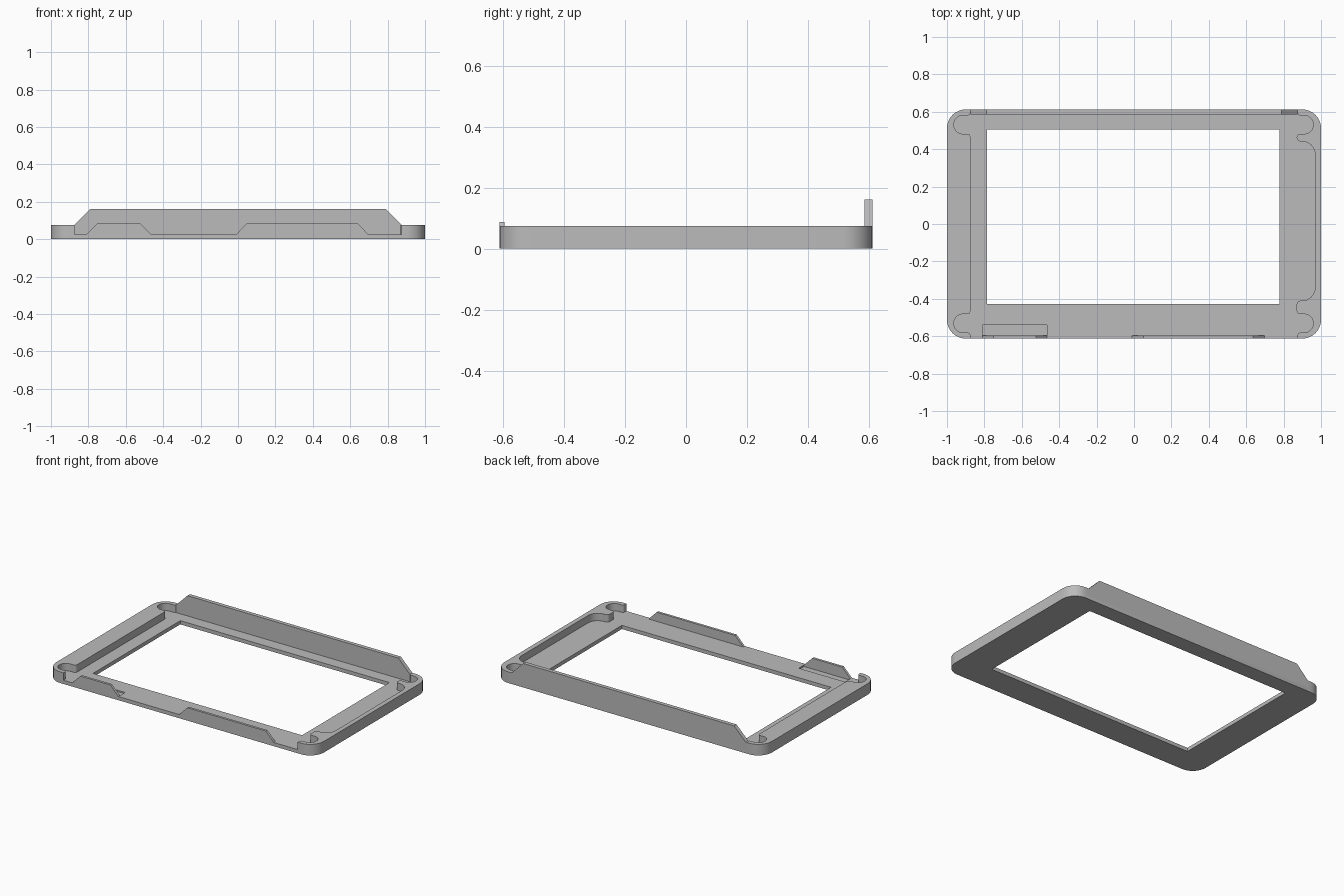
import bpy, bmesh, math
from mathutils import Vector

cube = bpy.data.objects.get("Cube")
if cube:
    bpy.data.objects.remove(cube, do_unlink=True)

grey = bpy.data.materials.new("plain_grey")
grey.use_nodes = True
COLOUR = (0.5, 0.5, 0.5, 1)
grey.diffuse_color = COLOUR
grey.node_tree.nodes["Principled BSDF"].inputs["Base Color"].default_value = COLOUR

BASE, RIM = 0.025, 0.075      # plate top, side block top
HALF_Y, INNER = 0.6125, 0.875  # half depth, inner edge of the side blocks


def rounded(corners, steps=8):
    """Turn (x, y, radius) corners into an outline with filleted corners."""
    out = []
    for i, (x, y, r) in enumerate(corners):
        p = Vector((x, y))
        if r == 0:
            out.append(p)
            continue
        a = (Vector(corners[i - 1][:2]) - p).normalized()
        b = (Vector(corners[(i + 1) % len(corners)][:2]) - p).normalized()
        half = a.angle(b) / 2
        centre = p + (a + b).normalized() * (r / math.sin(half))
        start = p + a * (r / math.tan(half)) - centre
        end = p + b * (r / math.tan(half)) - centre
        sweep = math.pi - 2 * half
        for k in range(steps + 1):
            t = k / steps
            out.append(centre + (start * math.sin((1 - t) * sweep)
                                 + end * math.sin(t * sweep)) / math.sin(sweep))
    return out


def prism(name, points, direction):
    """Extrude a flat outline of 3D points along a direction."""
    bm = bmesh.new()
    face = bm.faces.new([bm.verts.new(p) for p in points])
    ext = bmesh.ops.extrude_face_region(bm, geom=[face], use_keep_orig=True)
    moved = [v for v in ext["geom"] if isinstance(v, bmesh.types.BMVert)]
    bmesh.ops.translate(bm, verts=moved, vec=direction)
    bmesh.ops.recalc_face_normals(bm, faces=bm.faces)
    mesh = bpy.data.meshes.new(name)
    bm.to_mesh(mesh)
    bm.free()
    mesh.materials.append(grey)
    obj = bpy.data.objects.new(name, mesh)
    bpy.context.collection.objects.link(obj)
    return obj


def slab(name, outline, z0, z1):
    return prism(name, [(x, y, z0) for x, y in outline], (0, 0, z1 - z0))


def activate(obj):
    bpy.ops.object.select_all(action='DESELECT')
    obj.select_set(True)
    bpy.context.view_layer.objects.active = obj


def smooth(obj):
    activate(obj)
    bpy.ops.object.shade_smooth_by_angle(angle=math.radians(30))


def cut(obj, x0, x1, y0, y1, z0, z1):
    cutter = slab("cutter", [(x0, y0), (x1, y0), (x1, y1), (x0, y1)], z0, z1)
    cutter.hide_render = True
    mod = obj.modifiers.new("cut", 'BOOLEAN')
    mod.operation, mod.solver, mod.object = 'DIFFERENCE', 'EXACT', cutter
    activate(obj)
    bpy.ops.object.modifier_apply(modifier=mod.name)
    bpy.data.objects.remove(cutter, do_unlink=True)


def trapezoid_wall(name, x0, x1, shoulder, top, bevel, y0, y1):
    """Upright wall whose upper corners are cut at a slant."""
    profile = [(x0, BASE), (x1, BASE), (x1, shoulder), (x1 - bevel, top),
               (x0 + bevel, top), (x0, shoulder)]
    if shoulder == BASE:
        profile = profile[:2] + profile[3:5]
    return prism(name, [(x, y0, z) for x, z in profile], (0, y1 - y0, 0))


# Base plate with the window opening and a shallow pocket behind the short tab
plate = slab("base_plate", rounded([(sx, sy * HALF_Y, 0.1) for sx, sy in
                                    ((-1, -1), (1, -1), (1, 1), (-1, 1))]), 0, BASE)
cut(plate, -0.785, 0.778, -0.427, 0.505, -0.1, 0.1)
cut(plate, -0.81, -0.465, -0.54, -0.596, 0.015, 0.1)
smooth(plate)


def block_end(side, end, tip, pocket):
    """Corner of a side block: rounded screw pocket, lip and outer corner."""
    return [(side * tip, end * 0.482, 0.018), (side * pocket, end * 0.482, 0.047),
            (side * pocket, end * 0.58, 0.047), (side * INNER, end * 0.58, 0.015),
            (side * INNER, end * HALF_Y, 0), (side, end * HALF_Y, 0.1)]


# Raised side blocks; the left one also has a long scooped recess
right_outline = block_end(-1, 1, INNER, 0.963) + block_end(-1, -1, INNER, 0.963)[::-1]
scoop = [(0.87, -0.41, 0.02), (0.968, -0.41, 0.07),
         (0.968, 0.442, 0.07), (0.87, 0.442, 0.02)]
left_outline = block_end(1, 1, 0.87, 0.958) + block_end(1, -1, 0.87, 0.958)[::-1] + scoop
for name, outline in (("right_side_block", right_outline), ("left_side_block", left_outline)):
    smooth(slab(name, rounded(outline), BASE, RIM))

# Tall back wall and the two low front tabs
trapezoid_wall("back_wall", -INNER, INNER, RIM, 0.162, 0.087, 0.586, HALF_Y)
for name, x0, x1 in (("front_tab_short", -0.81, -0.465), ("front_tab_long", -0.01, 0.697)):
    trapezoid_wall(name, x0, x1, BASE, 0.087, 0.06, -HALF_Y, -0.596)
